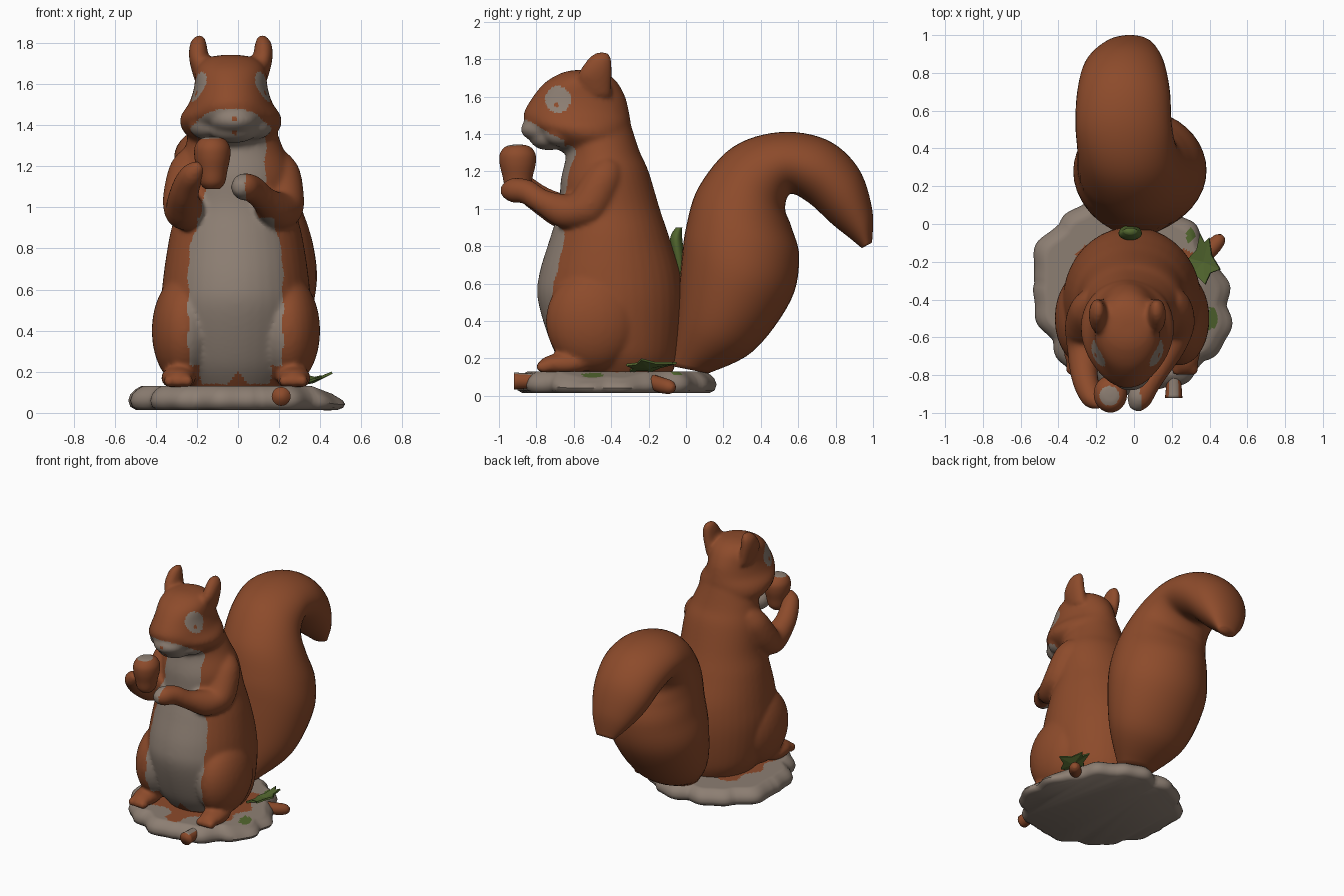
import bpy, bmesh, math
from mathutils import Vector, Matrix

cube = bpy.data.objects.get("Cube")
if cube:
    bpy.data.objects.remove(cube, do_unlink=True)


def material(name, rgb):
    m = bpy.data.materials.new(name)
    m.use_nodes = True
    m.diffuse_color = (*rgb, 1)
    m.node_tree.nodes["Principled BSDF"].inputs["Base Color"].default_value = (*rgb, 1)
    return m


FUR = material("rust_fur", (0.265, 0.07, 0.024))
GREY = material("warm_grey", (0.265, 0.21, 0.17))
GREEN = material("leaf_green", (0.085, 0.135, 0.028))


def finish(bm, name, mats):
    bmesh.ops.recalc_face_normals(bm, faces=bm.faces)
    mesh = bpy.data.meshes.new(name)
    bm.to_mesh(mesh)
    bm.free()
    for m in mats:
        mesh.materials.append(m)
    obj = bpy.data.objects.new(name, mesh)
    bpy.context.collection.objects.link(obj)
    mesh.shade_smooth()
    return obj


def paint(obj, rule):
    for p in obj.data.polygons:
        p.material_index = rule(*p.center, p.normal)


def spline(a, b, c, d, t):
    return 0.5 * (2 * b + (c - a) * t + (2 * a - 5 * b + 4 * c - d) * t * t
                  + (3 * b - a - 3 * c + d) * t ** 3)


def loft(bm, rings, segs=40, steps=6):
    """Smooth skin through rings given as (centre, half axis, half axis)."""
    fine = []
    last = len(rings) - 1
    for i in range(last):
        near = [rings[min(max(k, 0), last)] for k in (i - 1, i, i + 1, i + 2)]
        for s in range(steps):
            fine.append([spline(*[r[j] for r in near], s / steps) for j in range(3)])
    fine.append(rings[-1])
    loops = []
    for c, u, v in fine:
        angles = [math.tau * k / segs for k in range(segs)]
        loops.append([bm.verts.new(c + u * math.cos(a) + v * math.sin(a)) for a in angles])
    bridge(bm, loops)


def bridge(bm, loops):
    n = len(loops[0])
    for lo, hi in zip(loops, loops[1:]):
        for k in range(n):
            bm.faces.new((lo[k], lo[(k + 1) % n], hi[(k + 1) % n], hi[k]))
    bm.faces.new(loops[0])
    bm.faces.new(loops[-1])


def profile(bm, rows):
    """Rows: front y, z, back y, z, centre x, half width."""
    rings = []
    for y1, z1, y2, z2, x, w in rows:
        a, b = Vector((x, y1, z1)), Vector((x, y2, z2))
        rings.append(((a + b) / 2, Vector((w, 0, 0)), (b - a) / 2))
    loft(bm, rings)


def tube(bm, path, segs=20):
    """Path rows: x, y, z, radius."""
    pts = [Vector(p[:3]) for p in path]
    rings = []
    for i, p in enumerate(pts):
        t = pts[min(i + 1, len(pts) - 1)] - pts[max(i - 1, 0)]
        v = t.cross(Vector((1, 0, 0))).normalized()
        u = t.cross(v).normalized()
        rings.append((p, u * path[i][3], v * path[i][3]))
    loft(bm, rings, segs, 4)


def ball(bm, centre, size):
    m = Matrix.Translation(centre) @ Matrix.Diagonal((*size, 1))
    bmesh.ops.create_uvsphere(bm, u_segments=28, v_segments=18, radius=1, matrix=m)


# Torso and neck
bm = bmesh.new()
profile(bm, [(-.62, .11, -.08, .11, -.01, .26), (-.71, .25, -.04, .22, -.01, .33),
             (-.79, .5, -.015, .45, -.01, .365), (-.785, .65, -.03, .65, -.01, .355),
             (-.725, .85, -.09, .85, -.01, .325), (-.68, 1, -.14, 1, -.01, .29),
             (-.67, 1.15, -.2, 1.2, -.01, .275), (-.64, 1.3, -.245, 1.3, -.02, .235),
             (-.66, 1.42, -.285, 1.42, -.03, .2), (-.6, 1.52, -.325, 1.55, -.035, .16)])
# Head with a full muzzle
HX = -.035
profile(bm, [(-.66, 1.3, -.33, 1.3, HX, .16), (-.74, 1.37, -.3, 1.38, HX, .235),
             (-.83, 1.43, -.295, 1.45, HX, .245), (-.87, 1.495, -.305, 1.52, HX, .203),
             (-.835, 1.575, -.325, 1.6, HX, .178), (-.76, 1.67, -.37, 1.68, HX, .168),
             (-.67, 1.725, -.43, 1.725, HX, .12), (-.6, 1.742, -.5, 1.742, HX, .04)])
ball(bm, (HX + .015, -.76, 1.425), (.12, .125, .07))
ball(bm, (HX + .015, -.735, 1.375), (.12, .1, .062))
for s in (-1, 1):
    # Cheeks
    ball(bm, (HX + s * .12, -.66, 1.4), (.085, .1, .07))
    # Ears
    profile(bm, [(-.56, 1.62, -.4, 1.6, HX + s * .13, .045),
                 (-.58, 1.71, -.395, 1.73, HX + s * .155, .048),
                 (-.525, 1.8, -.4, 1.8, HX + s * .158, .04),
                 (-.48, 1.838, -.415, 1.84, HX + s * .15, .015)])
    # Haunches, feet and toes
    ball(bm, (s * .25 - .01, -.5, .4), (.16, .25, .27))
    ball(bm, (s * .28 - .01, -.65, .17), (.085, .14, .058))
    for t in (-1, 0, 1):
        ball(bm, (s * .28 - .01 + t * .045, -.76, .155), (.028, .045, .032))
# Arms, bent to hold the nut
tube(bm, [(.18, -.4, 1.24, .07), (.2, -.44, 1.16, .105), (.21, -.53, 1.005, .112),
          (.185, -.64, .985, .092), (.125, -.77, 1.04, .065), (.07, -.85, 1.09, .066),
          (.025, -.93, 1.1, .066), (0, -.985, 1.095, .03)])
tube(bm, [(-.2, -.4, 1.26, .07), (-.23, -.45, 1.18, .105), (-.255, -.54, 1.04, .112),
          (-.26, -.65, .985, .097), (-.265, -.78, 1.05, .075), (-.245, -.87, 1.12, .066),
          (-.215, -.93, 1.17, .055), (-.18, -.96, 1.21, .025)])
squirrel = finish(bm, "squirrel_body", [])
remesh = squirrel.modifiers.new("merge", "REMESH")
remesh.mode = "VOXEL"
remesh.voxel_size = 0.0115
relax = squirrel.modifiers.new("relax", "SMOOTH")
relax.iterations = 14
graph = bpy.context.evaluated_depsgraph_get()
squirrel.data = bpy.data.meshes.new_from_object(squirrel.evaluated_get(graph))
squirrel.modifiers.clear()
squirrel.data.materials.clear()
for m in (FUR, GREY):
    squirrel.data.materials.append(m)
squirrel.data.shade_smooth()


def coat(x, y, z, n):
    side = abs(x - HX)
    ragged = .005 * math.sin(z * 40)
    # Eye patches with a small pupil
    if side > .08 and math.hypot(y + .685, (z - 1.585) * .95) < .068:
        return int(math.hypot(y + .695, z - 1.555) > .014)
    # Muzzle with nose and mouth dots
    slope = min(1.485 - .5 * (y + .88), 1.5 - .8 * max(0, side - .06))
    if z > 1.31 and y < -.65 and side < .2 and z < slope + ragged:
        return int(min(math.hypot(x + .015, z - c) for c in (1.43, 1.365)) > .012)
    # Paw tip
    if y < -.83 and -.04 < x < .035 and z < 1.2:
        return 1
    # Chest and belly
    front = n.y < -.15 and -.7 < y < -.5 if z > .95 else n.y < -.1 and y < -.45
    width = .145 if z > 1.1 else min(.23, .145 + (1.1 - z) * .25)
    if z < .23:
        width = .17
    floor = max(.14, .2 - abs(x) * 1.2)
    return int(front and floor < z < 1.36 and abs(x + .012) < width + ragged)


paint(squirrel, coat)

# Tail, curling over backwards to a broad tip
bm = bmesh.new()
profile(bm, [(-.08, .16, .12, .12, .01, .12), (-.05, .42, .36, .24, .02, .28),
             (-.025, .7, .56, .51, .03, .35), (0, .9, .605, .74, .03, .335),
             (.07, 1.12, .565, .9, 0, .3), (.25, 1.33, .53, 1, -.035, .265),
             (.5, 1.41, .56, 1.08, -.055, .255), (.75, 1.37, .66, 1.03, -.055, .245),
             (.92, 1.22, .78, .92, -.05, .21), (.995, 1, .88, .84, -.03, .14),
             (.995, .82, .94, .79, -.01, .07)])
finish(bm, "tail", [FUR])

# Acorn with a small worn spot on top
bm = bmesh.new()
loft(bm, [(Vector((-.125, -.9, z)), Vector((r * .9, 0, 0)), Vector((0, r, 0)))
          for z, r in ((1.09, .04), (1.12, .068), (1.18, .082), (1.24, .096),
                       (1.29, .096), (1.325, .075), (1.34, .045), (1.344, .01))])
acorn = finish(bm, "acorn", [FUR, GREY])
paint(acorn, lambda x, y, z, n: int(z > 1.3 and math.hypot(x + .13, y + .91) < .052))

# Lobed stone base, thinner towards the left edge
bm = bmesh.new()
SEGS = 160
loops = []
levels = [(.94, .015), (.99, .03), (1.01, .06), (.99, .09), (.95, .112), (.91, .125)]
levels += [(.89 - .03 * k, .13) for k in range(28)]
for scale, z in levels:
    loop = []
    for k in range(SEGS):
        a = math.tau * k / SEGS
        r = .49 + .03 * abs(math.sin(5 * a + .6)) + .008 * math.sin(17 * a)
        for amount, way in ((.05, 2.6), (-.06, .5), (.025, -.25)):
            r += amount * max(0, math.cos(a - way)) ** 6
        x, y = r * scale * math.cos(a), r * scale * math.sin(a)
        thin = 1 - .4 * min(max((x - .36) / .12, 0), 1)
        loop.append(bm.verts.new((x, y * 1.02 - .375, .015 + (z - .015) * thin)))
    loops.append(loop)
bridge(bm, loops)
base = finish(bm, "stone_base", [GREY, FUR, GREEN])


def ground(x, y, z, n):
    if n.z < .5:
        return 0
    if math.hypot(x - .3, (y + .06) * .7) < .025 or math.hypot(x - .41, (y + .5) * .6) < .035:
        return 2
    reach = .34 + .04 * math.sin(x * 23 + 1) + .04 * math.sin(y * 29)
    return int(math.hypot(x + .01, y + .42) < reach)


paint(base, ground)
bpy.ops.object.select_all(action="DESELECT")
base.select_set(True)
bpy.context.view_layer.objects.active = base
bpy.ops.object.shade_smooth_by_angle(angle=math.radians(50))

# Twigs poking out of the base, the front one dusty on top
for name, path in (("front_twig", [(.2, -.7, .08, .04), (.21, -.83, .08, .04), (.21, -.92, .08, .046)]),
                   ("side_twig", [(.31, -.22, .09, .035), (.4, -.14, .06, .042), (.45, -.085, .046, .036),
                                  (.47, -.065, .04, .015)])):
    bm = bmesh.new()
    tube(bm, path)
    twig = finish(bm, name, [FUR, GREY])
    paint(twig, lambda x, y, z, n: int(n.z > .75 and y < -.5))

# Leaf beside the foot: a fan of pointed lobes around a raised middle
bm = bmesh.new()
mid = Vector((.37, -.2, .145))
tips = [Vector(t) for t in ((.35, -.05, .17), (.4, -.07, .17), (.46, -.24, .19),
                            (.38, -.32, .16), (.28, -.3, .13), (.29, -.18, .13))]
rim = []
for i, tip in enumerate(tips):
    notch = mid.lerp((tip + tips[(i + 1) % len(tips)]) / 2, .75)
    rim += [bm.verts.new(tip), bm.verts.new(notch)]
heart = bm.verts.new(mid)
for i in range(len(rim)):
    bm.faces.new((heart, rim[i], rim[(i + 1) % len(rim)]))
leaf = finish(bm, "side_leaf", [GREEN])
leaf.data.shade_flat()
leaf.modifiers.new("thickness", "SOLIDIFY").thickness = .012

# Leaf wedged between back and tail
bm = bmesh.new()
profile(bm, [(-.03, .57, 0, .57, -.02, .02), (-.07, .72, -.005, .72, -.02, .055),
             (-.085, .84, -.02, .84, -.02, .06), (-.055, .9, -.02, .9, -.02, .035)])
finish(bm, "back_leaf", [GREEN])
